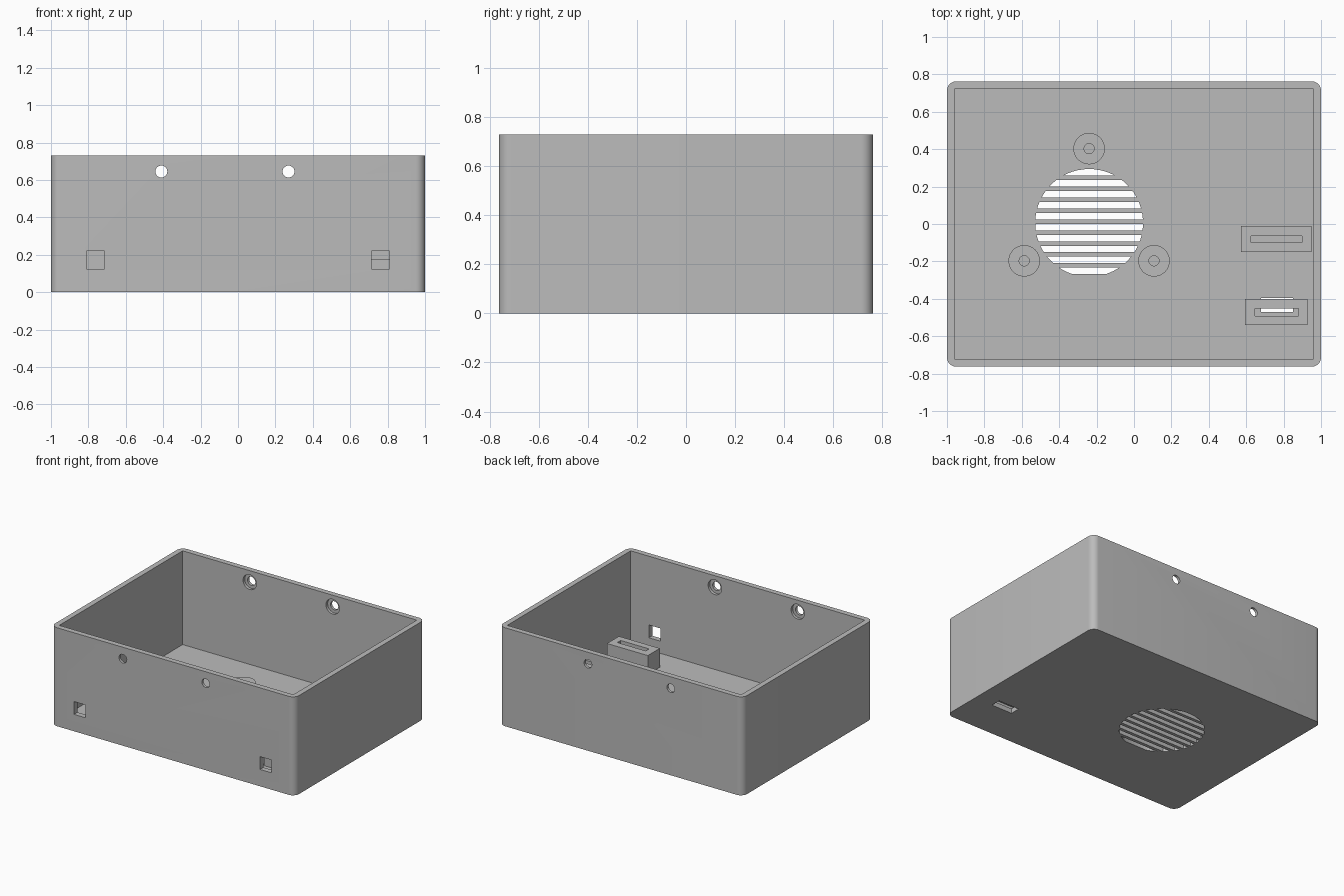
import bpy, bmesh, math
from mathutils import Matrix, Vector

cube = bpy.data.objects.get("Cube")
if cube:
    bpy.data.objects.remove(cube, do_unlink=True)

grey = bpy.data.materials.new("plain grey plastic")
grey.use_nodes = True
colour = (0.5, 0.5, 0.5, 1)
grey.diffuse_color = colour
grey.node_tree.nodes["Principled BSDF"].inputs["Base Color"].default_value = colour

HX, HY, HEIGHT = 1.0, 0.763, 0.73
WALL, FLOOR = 0.04, 0.035


def prism(name, points, z0, z1):
    """Extrude a flat outline from z0 to z1."""
    bm = bmesh.new()
    face = bm.faces.new([bm.verts.new((x, y, z0)) for x, y in points])
    up = bmesh.ops.extrude_face_region(bm, geom=[face])["geom"]
    verts = [v for v in up if isinstance(v, bmesh.types.BMVert)]
    bmesh.ops.translate(bm, verts=verts, vec=(0, 0, z1 - z0))
    bmesh.ops.recalc_face_normals(bm, faces=bm.faces)
    mesh = bpy.data.meshes.new(name)
    bm.to_mesh(mesh)
    bm.free()
    mesh.materials.append(grey)
    ob = bpy.data.objects.new(name, mesh)
    bpy.context.collection.objects.link(ob)
    return ob


def box(name, x0, x1, y0, y1, z0, z1):
    return prism(name, [(x0, y0), (x1, y0), (x1, y1), (x0, y1)], z0, z1)


def circle(cx, cy, r, n=48):
    return [(cx + r * math.cos(math.tau * i / n), cy + r * math.sin(math.tau * i / n))
            for i in range(n)]


def rod_y(x, z, r, y0, y1):
    """Round cutter lying along y."""
    ob = prism("round_cutter", circle(0, 0, r, 32), y0, y1)
    ob.data.transform(Matrix.Translation((x, 0, z)) @ Matrix.Rotation(-math.pi / 2, 4, 'X'))
    return ob


def cut(target, cutter):
    """Subtract the cutter from the target and discard it."""
    mod = target.modifiers.new("cut", 'BOOLEAN')
    mod.operation, mod.solver, mod.object = 'DIFFERENCE', 'EXACT', cutter
    bpy.context.view_layer.update()
    graph = bpy.context.evaluated_depsgraph_get()
    mesh = bpy.data.meshes.new_from_object(target.evaluated_get(graph))
    target.modifiers.clear()
    target.data = mesh
    bpy.data.objects.remove(cutter, do_unlink=True)


# Open box with rounded outer corners and square inner corners
R = 0.05
outline = []
for k, (sx, sy) in enumerate([(1, 1), (-1, 1), (-1, -1), (1, -1)]):
    for i in range(9):
        a = (k + i / 8) * math.pi / 2
        outline.append((sx * (HX - R) + R * math.cos(a), sy * (HY - R) + R * math.sin(a)))
case = prism("case", outline, 0, HEIGHT)
cut(case, box("cavity", WALL - HX, HX - WALL, WALL - HY, HY - WALL, FLOOR, HEIGHT + 0.1))

# Round speaker grille: slots clipped to a circle
GX, GY, GR = -0.24, 0.006, 0.288
PITCH, BAR = 0.0585, 0.024
for i in range(10):
    hi = min(0.305 - i * PITCH - BAR / 2, GY + GR - 0.0005)
    lo = 0.305 - (i + 1) * PITCH + BAR / 2
    ys = [lo + (hi - lo) * j / 6 for j in range(7)]
    half = [math.sqrt(max(GR ** 2 - (y - GY) ** 2, 0)) for y in ys]
    right = [(GX + w, y) for w, y in zip(half, ys)]
    left = [(GX - w, y) for w, y in zip(half, ys)]
    cut(case, prism("grille_slot", right + left[::-1], -0.1, 0.1))

# Screw holes through front and back walls, counterbored inside
for x in (-0.41, 0.27):
    cut(case, rod_y(x, 0.645, 0.032, -1, 1))
    cut(case, rod_y(x, 0.645, 0.055, 0.02 - HY, HY - 0.02))

# Square windows in the front wall
for x in (-0.763, 0.763):
    cut(case, box("window", x - 0.048, x + 0.048, -0.9, -0.68, 0.125, 0.22))

# Cable opening in the floor
cut(case, box("floor_opening", 0.68, 0.85, -0.47, -0.396, -0.1, 0.1))
parts = [case]

# Speaker mounting bosses
for n, (x, y) in enumerate([(-0.24, 0.403), (-0.587, -0.197), (0.107, -0.197)], 1):
    boss = prism(f"speaker_boss_{n}", circle(x, y, 0.084), FLOOR, 0.072)
    cut(boss, prism("boss_hole", circle(x, y, 0.027, 32), FLOOR - 0.1, 0.2))
    parts.append(boss)

# Slotted holder blocks
back = box("back_holder", 0.572, 0.95, -0.15, -0.01, FLOOR, 0.175)
cut(back, box("back_slot", 0.625, 0.897, -0.1, -0.063, 0.06, 0.3))
front = box("front_holder", 0.593, 0.928, -0.54, -0.4, FLOOR, 0.175)
cut(front, box("front_slot", 0.647, 0.88, -0.492, -0.453, -0.1, 0.3))
parts += [back, front]

# Smooth round surfaces, keep edges sharp
bpy.ops.object.select_all(action='DESELECT')
for ob in parts:
    ob.select_set(True)
bpy.context.view_layer.objects.active = case
bpy.ops.object.shade_smooth_by_angle(angle=math.radians(30))
